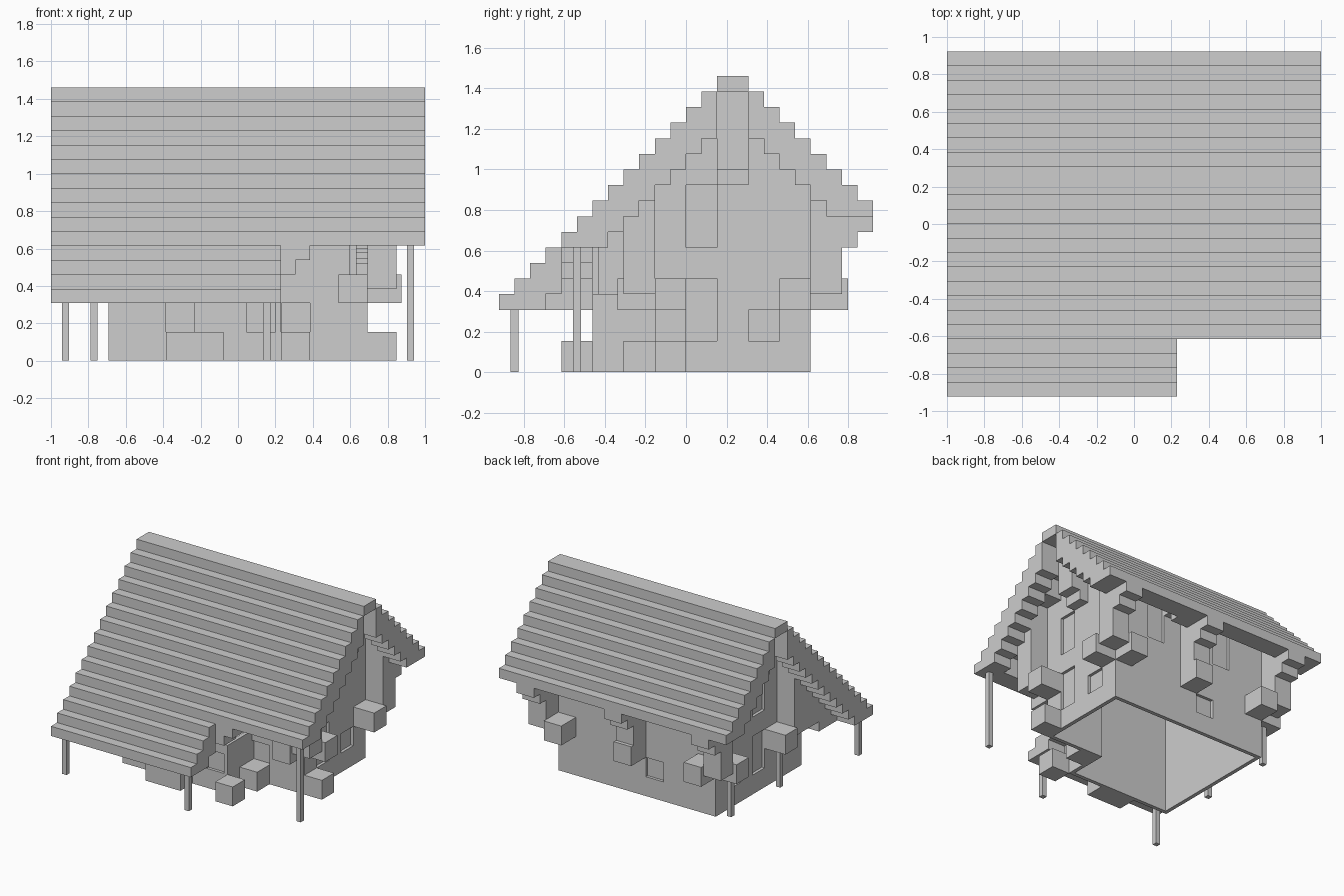
import bpy, bmesh

if "Cube" in bpy.data.objects:
    bpy.data.objects.remove(bpy.data.objects["Cube"])

U = 1 / 13  # half a building block
T = 0.4     # wall thickness in half-blocks
R = 0.3     # window recess depth in half-blocks

stone = bpy.data.materials.new("plain_grey")
stone.use_nodes = True
stone.diffuse_color = (0.61, 0.61, 0.61, 1)
stone.node_tree.nodes["Principled BSDF"].inputs["Base Color"].default_value = (0.61, 0.61, 0.61, 1)


def prism(name, x0, x1, outline):
    """Extrude a y-z outline along x, in half-block units."""
    bm = bmesh.new()
    face = bm.faces.new([bm.verts.new((x0 * U, y * U, z * U)) for y, z in outline])
    moved = bmesh.ops.extrude_face_region(bm, geom=[face])["geom"]
    verts = [g for g in moved if isinstance(g, bmesh.types.BMVert)]
    bmesh.ops.translate(bm, verts=verts, vec=((x1 - x0) * U, 0, 0))
    bmesh.ops.recalc_face_normals(bm, faces=bm.faces)
    mesh = bpy.data.meshes.new(name)
    bm.to_mesh(mesh)
    bm.free()
    mesh.materials.append(stone)
    ob = bpy.data.objects.new(name, mesh)
    bpy.context.scene.collection.objects.link(ob)
    return ob


def box(name, x0, x1, y0, y1, z0, z1):
    return prism(name, x0, x1, [(y0, z0), (y1, z0), (y1, z1), (y0, z1)])


def both_sides(name, x0, x1, *rest):
    box("left_" + name, x0, x1, *rest)
    box("right_" + name, -x1, -x0, *rest)


# Roof heights for each half-block row
def top(j):
    return 17 + j if j < 2 else 19 if j < 4 else 22 - j


def under(j):
    if j < 2:
        return 16 + 2 * (j // 2)
    return 18 if j < 4 else 16 - 2 * ((j - 4) // 2)


def steps(y0, y1, height):
    """Stepped line from y0 to y1 without doubled points."""
    pts = []
    for j in range(y0, y1):
        for p in ((j, height(j)), (j + 1, height(j))):
            if pts and pts[-1] == p:
                continue
            if len(pts) > 1 and pts[-1][1] == pts[-2][1] == p[1]:
                pts[-1] = p
            else:
                pts.append(p)
    return pts


def roof(name, x0, x1, front, rim):
    def low(j):
        if rim and front + 2 <= j < 10 and j not in (2, 3):
            return top(j) - 3
        return under(j)
    prism(name, x0, x1, steps(front, 12, top) + steps(front, 12, low)[::-1])


roof("roof_right_edge", -13, -11, -12, True)
roof("roof_long_slope", -11, 1, -12, False)
roof("roof_porch_edge", 1, 3, -12, True)
roof("roof_short_slope", 3, 11, -8, False)
roof("roof_left_edge", 11, 13, -8, True)

# House walls up to the roof underside
walls = [
    prism("house_walls", -9, 3, steps(-6, 8, under) + [(8, 0), (-6, 0)]),
    prism("hall_walls", 3, 9, steps(-2, 8, under) + [(8, 0), (-2, 0)]),
]

# Cutters: hollow rooms open to the roof, porch opening, then window recesses
cutters = [box("room_cutter", T - 9, 9 - T, T - 2, 8 - T, -1, 20),
           box("front_room_cutter", T - 9, 3 - T, T - 6, 0, -1, 20),
           box("porch_opening_cutter", 1.5, 3.5, -6.2, -2.2, 5, 9.5)]
for y0, y1, z0, z1 in ((0, 2, 2, 6), (4, 6, 2, 4), (0, 2, 8, 12)):
    for s in (-1, 1):
        a, b = sorted((s * (9 - R), s * 9.6))
        cutters.append(box("side_window_cutter", a, b, y0, y1, z0, z1))
for x, z0, z1 in ((-3, 2, 4), (3.01, 8, 12), (-5, 8, 12)):
    cutters.append(box("back_window_cutter", x, x + 2, 8 - R, 8.6, z0, z1))
for x, y in ((-5, -6), (0.6, -6), (3.01, -2)):
    cutters.append(box("front_window_cutter", x, x + 1.99, y - 0.6, y + R, 2, 4))
for wall in walls:
    for cutter in cutters:
        cutter.hide_render = True
        mod = wall.modifiers.new("cut", "BOOLEAN")
        mod.operation = "DIFFERENCE"
        mod.solver = "EXACT"
        mod.object = cutter
bpy.context.view_layer.update()
graph = bpy.context.evaluated_depsgraph_get()
cut = [bpy.data.meshes.new_from_object(w.evaluated_get(graph)) for w in walls]
for wall, mesh in zip(walls, cut):
    wall.modifiers.clear()
    wall.data = mesh
for cutter in cutters:
    bpy.data.objects.remove(cutter)

# Overhanging corner pillars, eave brackets and ridge posts
both_sides("back_corner_pillar", 9, 11, 8, 10, 5, 12)
both_sides("back_eave_bracket", 9, 11, 10, 11, 8, 10)
both_sides("back_eave_bracket_tip", 9, 11, 11, 12, 9, 10)
both_sides("front_corner_pillar", 9, 11, -4, -2, 5, 10)
both_sides("front_corner_pillar_top", 9, 11, -4, -2, 10, 12)
both_sides("ridge_post", 9, 11, 2, 4, 13, 18)
both_sides("ridge_post_foot", 9, 10, 2, 4, 12, 13)
box("back_pillar", -1, 1, 8, 10, 6, 12)
box("back_pillar_bracket", -1, 1, 10, 11, 8, 10)
box("back_pillar_bracket_tip", -1, 1, 11, 12, 9, 10)
box("porch_bracket", 3, 5, -8, -6, 7, 8)
box("porch_bracket_foot", 3, 4, -8, -6, 6, 7)

# Upper wall of the low side under the long slope
box("low_side_wall", -11, -9, -6, -4, 5, 8)
box("low_side_wall_top", -11, -9, -5, -4, 8, 9)
box("low_side_bracket", -11, -9, -8, -6, 5, 8)
box("low_side_bracket_foot", -11, -9, -9, -6, 4, 5)

# Flower boxes on the walls
both_sides("side_back_flower_box", 9, 11.38, 6, 8, 4, 6)
both_sides("side_front_flower_box", 9, 11.38, -2, 0, 4, 6)
both_sides("back_flower_box", 7, 9, 8, 10.38, 4, 6)
box("back_middle_flower_box", -1, 1, 8, 10.38, 4, 6)
box("front_flower_box", 7, 9, -4.38, -2, 4, 6)

# Planters on the ground
box("long_planter", -5, -1, -8, -6, 0, 2)
box("porch_planter", 3, 5, -8, -6, 0, 2)
box("door_planter", 3, 5, -4, -2, 0, 2)
box("side_planter", 9, 11, -2, 0, 0, 2)

# Thin posts
for name, x, y, z0, z1 in (
        ("porch_right_post", -12, -11, 0, 4), ("porch_left_post", 2, -11, 0, 4),
        ("eave_post", 12, -7, 0, 8), ("side_front_post", -10, -1, 0, 4),
        ("side_back_post", -10, 7, 0, 4), ("balcony_post", 8, -3, 6, 8)):
    box(name, x - 0.25, x + 0.25, y - 0.25, y + 0.25, z0, z1)
for z in (6.75, 7.5):
    box("balcony_rail", 8.25, 9, -3.12, -2.88, z, z + 0.35)
